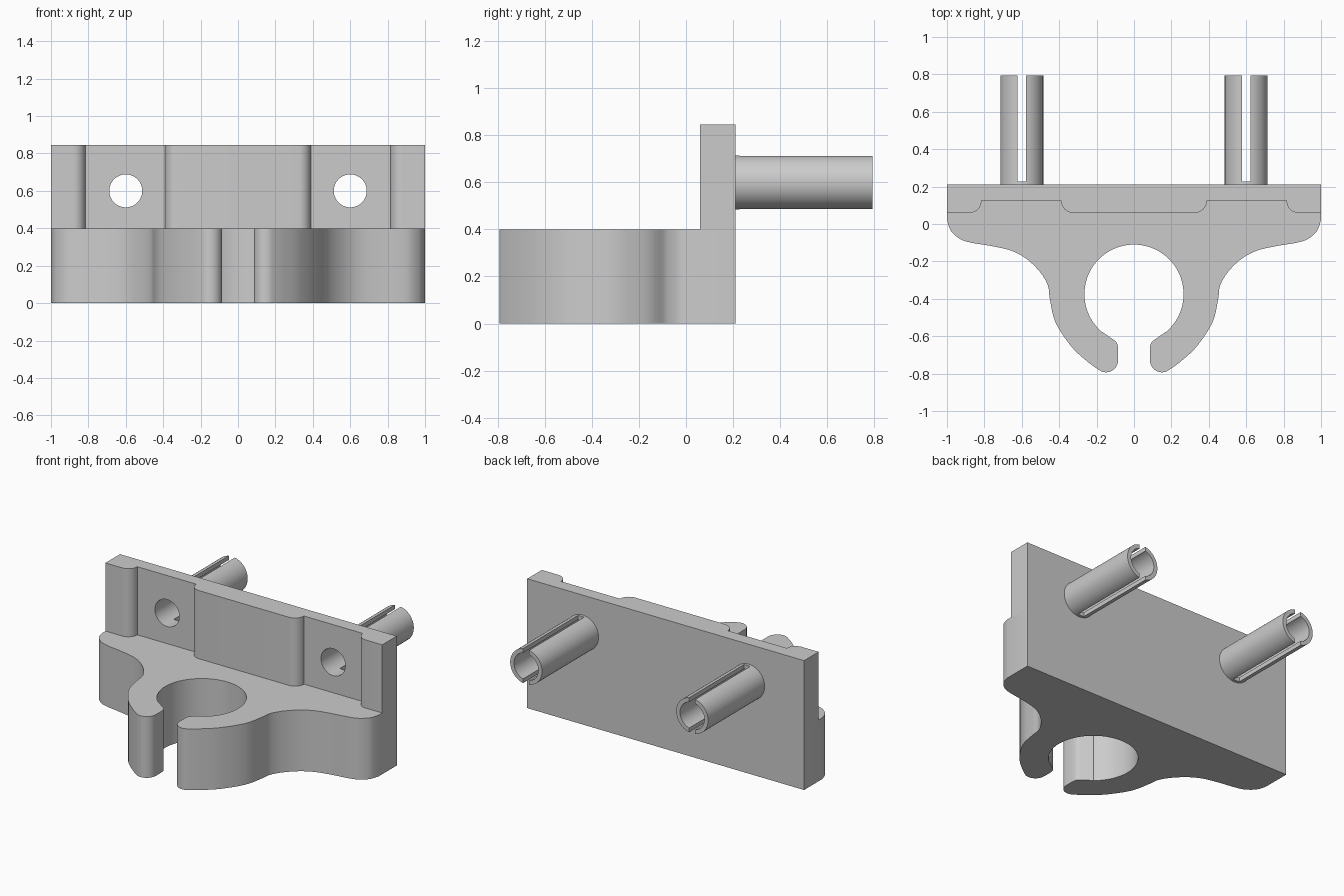
import bpy
import bmesh
from math import cos, sin, radians, pi
from mathutils import Matrix, Vector

cube = bpy.data.objects.get("Cube")
if cube:
    bpy.data.objects.remove(cube, do_unlink=True)

grey = bpy.data.materials.new("plain_grey")
grey.use_nodes = True
grey.diffuse_color = (0.6, 0.6, 0.6, 1)
grey.node_tree.nodes["Principled BSDF"].inputs["Base Color"].default_value = (0.6, 0.6, 0.6, 1)


def arc(cx, cy, r, start, end, steps):
    angles = [radians(start + (end - start) * i / steps) for i in range(steps + 1)]
    return [(cx + r * cos(a), cy + r * sin(a)) for a in angles]


def spline(points, steps=5):
    """Smooth curve through the points."""
    p = [Vector(q) for q in points]
    p = [p[0]] + p + [p[-1]]
    out = []
    for a, b, c, d in zip(p, p[1:], p[2:], p[3:]):
        for i in range(steps):
            t = i / steps
            q = 0.5 * (2 * b + (c - a) * t + (2 * a - 5 * b + 4 * c - d) * t ** 2
                       + (3 * b - a - 3 * c + d) * t ** 3)
            out.append((q.x, q.y))
    return out + [tuple(points[-1])]


def mirrored(half):
    """Close a right half outline with its reflection in x."""
    return half + [(-x, y) for x, y in reversed(half) if abs(x) > 1e-4]


def make_object(name, bm):
    bmesh.ops.recalc_face_normals(bm, faces=bm.faces)
    mesh = bpy.data.meshes.new(name)
    bm.to_mesh(mesh)
    bm.free()
    mesh.materials.append(grey)
    obj = bpy.data.objects.new(name, mesh)
    bpy.context.collection.objects.link(obj)
    return obj


def extrude(name, outline, z0, z1):
    bm = bmesh.new()
    face = bm.faces.new([bm.verts.new((x, y, z0)) for x, y in outline])
    new = bmesh.ops.extrude_face_region(bm, geom=[face])["geom"]
    verts = [v for v in new if isinstance(v, bmesh.types.BMVert)]
    bmesh.ops.translate(bm, verts=verts, vec=(0, 0, z1 - z0))
    return make_object(name, bm)


def rod(name, x, r, y0, y1):
    """Cylinder along y at pin height."""
    bm = bmesh.new()
    place = Matrix.Translation((x, (y0 + y1) / 2, PIN_Z)) @ Matrix.Rotation(pi / 2, 4, "X")
    bmesh.ops.create_cone(bm, cap_ends=True, segments=64, radius1=r, radius2=r,
                          depth=y1 - y0, matrix=place)
    return make_object(name, bm)


def box(name, lo, hi):
    bm = bmesh.new()
    lo, hi = Vector(lo), Vector(hi)
    bmesh.ops.create_cube(bm, size=1, matrix=Matrix.Translation((lo + hi) / 2)
                          @ Matrix.Diagonal((*(hi - lo), 1)))
    return make_object(name, bm)


def cut(obj, cutter):
    mod = obj.modifiers.new("cut", "BOOLEAN")
    mod.operation = "DIFFERENCE"
    mod.solver = "EXACT"
    mod.object = cutter
    bpy.context.view_layer.objects.active = obj
    bpy.ops.object.modifier_apply(modifier=mod.name)


PIN_Z, BACK, END = 0.6, 0.21, 0.793

# Clip base: flared shoulders, two jaws and a round opening
flank = spline([(1, 0.025), (0.98, -0.035), (0.93, -0.08), (0.87, -0.1), (0.75, -0.12),
                (0.65, -0.145), (0.57, -0.19), (0.5, -0.26), (0.46, -0.33), (0.45, -0.4),
                (0.42, -0.525), (0.335, -0.655), (0.25, -0.735), (0.185, -0.782)])
tip = arc(0.15, -0.728, 0.065, -70, -180, 12)
lip = spline([(0.085, -0.728), (0.085, -0.66), (0.095, -0.632), (0.115, -0.615), (0.168, -0.578)], 3)
opening = arc(0, -0.375, 0.265, -50, 90, 36)
clip = extrude("clip_base", mirrored([(1, BACK)] + flank + tip + lip[1:] + opening), 0, 0.4)

# Back plate with two round-shouldered recesses
front = [(1, 0.06)] + arc(0.88, 0.125, 0.065, -90, -180, 10)
front += arc(0.325, 0.125, 0.065, 0, -90, 10)
plate = extrude("back_plate", mirrored([(1, BACK)] + front), 0.4, 0.845)

# Split hollow pins, their bores running through the plate
parts = [clip, plate]
for side, x in (("left", 0.6), ("right", -0.6)):
    pin = rod(side + "_pin", x, 0.115, BACK - 0.01, END)
    bore = rod("bore_cutter", x, 0.088, -0.2, 1)
    slot = box("slot_cutter", (x - 0.022, 0.228, 0.4), (x + 0.022, 1, 0.8))
    cut(plate, bore)
    cut(pin, bore)
    cut(pin, slot)
    for cutter in (bore, slot):
        bpy.data.objects.remove(cutter, do_unlink=True)
    parts.append(pin)

# Smooth the curved walls, keep the edges crisp
bpy.ops.object.select_all(action="DESELECT")
for part in parts:
    part.select_set(True)
bpy.context.view_layer.objects.active = clip
bpy.ops.object.shade_smooth_by_angle(angle=radians(30))
